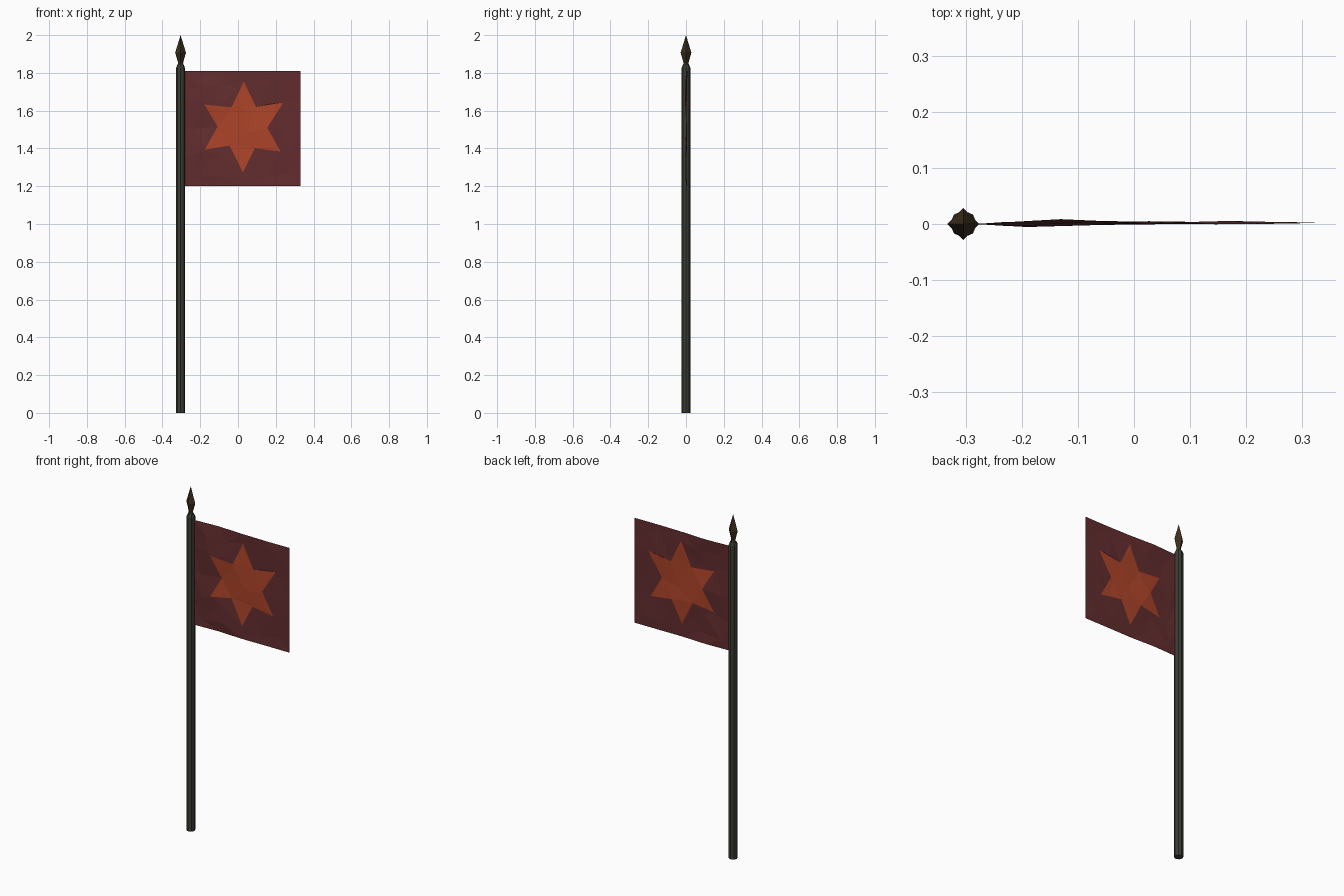
import bpy, bmesh, math, random
from mathutils import Vector
from mathutils.geometry import delaunay_2d_cdt

if "Cube" in bpy.data.objects:
    bpy.data.objects.remove(bpy.data.objects["Cube"])

PX = -0.304  # pole axis


def material(name, rgb):
    m = bpy.data.materials.new(name)
    m.diffuse_color = (*rgb, 1)
    m.use_nodes = True
    m.node_tree.nodes["Principled BSDF"].inputs["Base Color"].default_value = m.diffuse_color
    return m


def lathe(name, profile, sides, mat):
    """Stack of flat-sided rings (radius, z) around the pole axis."""
    bm = bmesh.new()
    rings = []
    for r, z in profile:
        if r == 0:
            rings.append([bm.verts.new((PX, 0, z))] * sides)
        else:
            rings.append([bm.verts.new((PX + r * math.sin(a), r * math.cos(a), z))
                          for a in (2 * math.pi * i / sides for i in range(sides))])
    for lo, hi in zip(rings, rings[1:]):
        for i in range(sides):
            j = (i + 1) % sides
            bm.faces.new(list(dict.fromkeys((lo[i], lo[j], hi[j], hi[i]))))
    for ring, (r, z) in zip((rings[0], rings[-1]), (profile[0], profile[-1])):
        if r > 0:
            bm.faces.new(ring)
    return finish(name, bm, [mat], True)


def finish(name, bm, mats, fix_normals=False):
    if fix_normals:
        bmesh.ops.recalc_face_normals(bm, faces=bm.faces)
    me = bpy.data.meshes.new(name)
    bm.to_mesh(me)
    bm.free()
    for m in mats:
        me.materials.append(m)
    ob = bpy.data.objects.new(name, me)
    bpy.context.collection.objects.link(ob)
    return ob


iron = material("dark_iron", (0.045, 0.045, 0.035))
bronze = material("dark_bronze", (0.045, 0.028, 0.012))
cloth = material("maroon_cloth", (0.125, 0.026, 0.028))
orange = material("orange_star", (0.42, 0.058, 0.022))

# Eight-sided pole with a small chamfer at the top
lathe("pole", [(0.024, 0), (0.024, 1.825), (0.017, 1.842)], 8, iron)

# Four-sided spear finial
lathe("spear_tip", [(0.022, 1.825), (0.013, 1.852), (0.0285, 1.907), (0, 2.0)], 4, bronze)

# Flag outline and star, cut into one sheet of flat triangles
x0, x1, z0, z1 = -0.284, 0.33, 1.2, 1.81
star = [(0.03, 1.755), (0.095, 1.62), (0.24, 1.643), (0.155, 1.51),
        (0.226, 1.383), (0.09, 1.402), (0.026, 1.274), (-0.045, 1.415),
        (-0.177, 1.393), (-0.108, 1.515), (-0.177, 1.632), (-0.034, 1.618)]
points = [Vector(p) for p in star]
edges = [(i, (i + 1) % 12) for i in range(12)]
border = ([(x0 + (x1 - x0) * i / 4, z0) for i in range(4)]
          + [(x1, z0 + (z1 - z0) * i / 4) for i in range(4)]
          + [(x1 - (x1 - x0) * i / 4, z1) for i in range(4)]
          + [(x0, z1 - (z1 - z0) * i / 4) for i in range(4)])
n = len(points)
points += [Vector(p) for p in border]
edges += [(n + i, n + (i + 1) % 16) for i in range(16)]

# Loose crease points inside the cloth
random.seed(4)
for i in range(5):
    for k in range(5):
        points.append(Vector((-0.215 + 0.12 * i + random.uniform(-0.03, 0.03),
                              1.27 + 0.12 * k + random.uniform(-0.03, 0.03))))
verts, _, faces, *_ = delaunay_2d_cdt(points, edges, [], 1, 1e-5)


def inside_star(p):
    hit = False
    for (ax, az), (bx, bz) in zip(star, star[1:] + star[:1]):
        if (az > p.y) != (bz > p.y) and p.x < ax + (p.y - az) * (bx - ax) / (bz - az):
            hit = not hit
    return hit


def ripple(p):
    t = (p.x - x0) / (x1 - x0)
    swell = 0.003 + 0.006 * math.exp(-((p.x + 0.18) / 0.08) ** 2)
    fade = min(1, t * 6) * min(1, (1 - t) * 5)
    return fade * (0.001 + swell * math.sin(11 * p.x + 19 * p.y)) + 0.002 * t


bm = bmesh.new()
bv = [bm.verts.new((p.x, ripple(p), p.y)) for p in verts]
for f in faces:
    face = bm.faces.new([bv[i] for i in f])
    mid = sum((verts[i] for i in f), Vector((0, 0))) / len(f)
    face.material_index = int(inside_star(mid))
finish("flag_cloth", bm, [cloth, orange])
